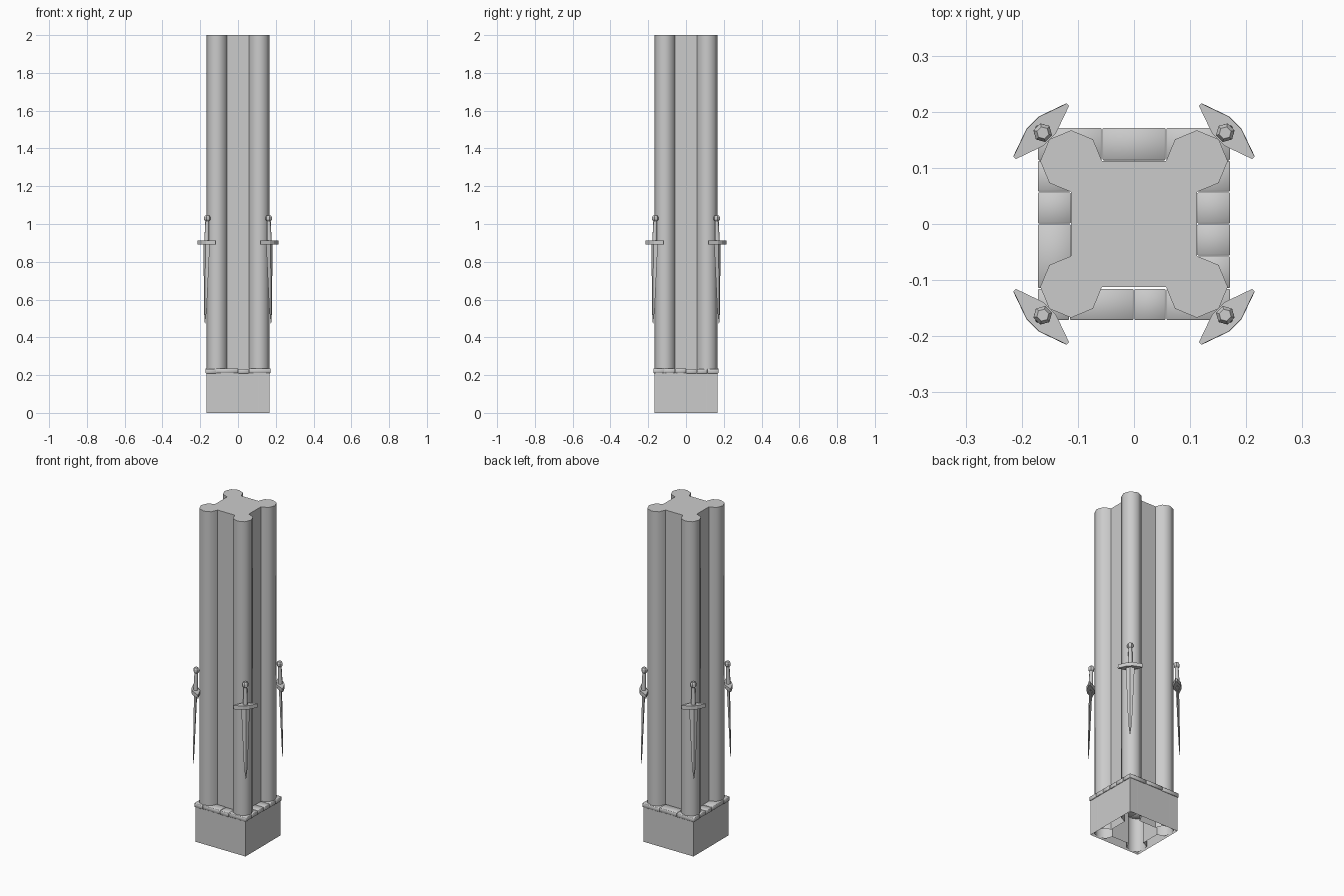
import bpy, bmesh, math
from mathutils import Matrix, Vector

cube = bpy.data.objects.get("Cube")
if cube:
    bpy.data.objects.remove(cube, do_unlink=True)

stone = bpy.data.materials.new("grey_stone")
stone.use_nodes = True
GREY = (0.6, 0.6, 0.6, 1)
stone.diffuse_color = GREY
stone.node_tree.nodes["Principled BSDF"].inputs["Base Color"].default_value = GREY


def finish(name, bm, smooth=None):
    bmesh.ops.recalc_face_normals(bm, faces=bm.faces)
    mesh = bpy.data.meshes.new(name)
    bm.to_mesh(mesh)
    bm.free()
    mesh.materials.append(stone)
    obj = bpy.data.objects.new(name, mesh)
    bpy.context.collection.objects.link(obj)
    if smooth:
        bpy.ops.object.select_all(action="DESELECT")
        obj.select_set(True)
        bpy.context.view_layer.objects.active = obj
        bpy.ops.object.shade_smooth_by_angle(angle=math.radians(smooth))
    return obj


def loft(bm, rings, cap_bottom=True, cap_top=True):
    """Skin a stack of equal-length point rings."""
    rows = [[bm.verts.new(p) for p in ring] for ring in rings]
    for low, high in zip(rows, rows[1:]):
        for i in range(len(low)):
            j = (i + 1) % len(low)
            bm.faces.new((low[i], low[j], high[j], high[i]))
    if cap_bottom:
        bm.faces.new(rows[0][::-1])
    if cap_top:
        bm.faces.new(rows[-1])


def level(outline, z):
    return [(x, y, z) for x, y in outline]


def circle(r, n):
    return [(r * math.cos(math.tau * i / n), r * math.sin(math.tau * i / n)) for i in range(n)]


# Shaft: square core with an octagonal column at each corner, open below
CORE, LOBE = 0.112, 0.055
outline = []
for quarter in range(4):
    turn = quarter * math.pi / 2
    centre = Matrix.Rotation(turn, 2) @ Vector((CORE, CORE))
    for step in range(-2, 5):
        a = turn + step * math.pi / 4
        outline.append((centre.x + LOBE * math.cos(a), centre.y + LOBE * math.sin(a)))
bm = bmesh.new()
loft(bm, [level(outline, 0.005), level(outline, 2)], cap_bottom=False)
finish("column_shaft", bm, 60)

# Base: open square sleeve
B = 0.166
square = [(-B, -B), (B, -B), (B, B), (-B, B)]
bm = bmesh.new()
loft(bm, [level(square, 0), level(square, 0.213)], cap_bottom=False, cap_top=False)
finish("base_sleeve", bm)

# Rim stones: uneven slabs along each edge, plus the corner slabs
OUT, MID = 0.172, 0.057
front = [(-OUT, -0.115), (-0.115, 0), (0, MID), (MID, OUT)]
side = [(-MID, 0), (0, MID)]
left = [(-0.115, 0), (0, MID)]
back = [(-OUT, -MID), (-MID, MID), (MID, OUT)]
slabs = [(a, b, -OUT, -0.115) for a, b in front]
slabs += [(a, b, 0.113, OUT) for a, b in back]
slabs += [(0.112, OUT, a, b) for a, b in side + [(-0.115, -MID), (MID, 0.113)]]
slabs += [(-OUT, -0.112, a, b) for a, b in left + [(MID, 0.113)]]
for n, (x0, x1, y0, y1) in enumerate(slabs):
    bm = bmesh.new()
    bmesh.ops.create_cube(bm, size=1)
    bmesh.ops.scale(bm, verts=bm.verts, vec=(x1 - x0 - 0.001, y1 - y0 - 0.001, 0.024))
    bmesh.ops.translate(bm, verts=bm.verts,
                        vec=((x0 + x1) / 2, (y0 + y1) / 2, 0.221 + 0.002 * (n % 2)))
    bmesh.ops.bevel(bm, geom=bm.edges[:], offset=0.002, segments=1, affect="EDGES")
    finish(f"rim_stone_{n + 1}", bm, 50)


# Swords: point down, leaning in against each corner column
def diamond(w, t):
    return [(w, 0), (0, t), (-w, 0), (0, -t)]


def sword_parts():
    blade = bmesh.new()
    loft(blade, [level(diamond(w, t), z) for w, t, z in
                 [(0.0015, 0.001, -0.43), (0.010, 0.004, -0.36), (0.024, 0.009, 0)]])
    guard = bmesh.new()
    plan = [(0.067, -0.003), (0.067, 0.003), (0.016, 0.021), (-0.016, 0.021),
            (-0.067, 0.003), (-0.067, -0.003), (-0.016, -0.021), (0.016, -0.021)]
    loft(guard, [level(plan, -0.011), level(plan, 0.011)])
    grip = bmesh.new()
    loft(grip, [level(circle(0.013, 8), 0.008), level(circle(0.010, 8), 0.12)])
    pommel = bmesh.new()
    loft(pommel, [level(circle(r, 6), z) for r, z in
                  [(0.010, 0.112), (0.017, 0.121), (0.017, 0.134), (0.011, 0.144)]])
    return {"blade": blade, "guard": guard, "grip": grip, "pommel": pommel}


lean = Matrix.Rotation(0.03, 4, "X")
for i, corner in enumerate(("back_left", "back_right", "front_right", "front_left")):
    place = (Matrix.Rotation(math.radians(90 * i - 45), 4, "Z")
             @ Matrix.Translation((0, 0.234, 0.902)) @ lean)
    for part, bm in sword_parts().items():
        bm.transform(place)
        finish(f"sword_{part}_{corner}", bm, 50 if part == "grip" else None)
